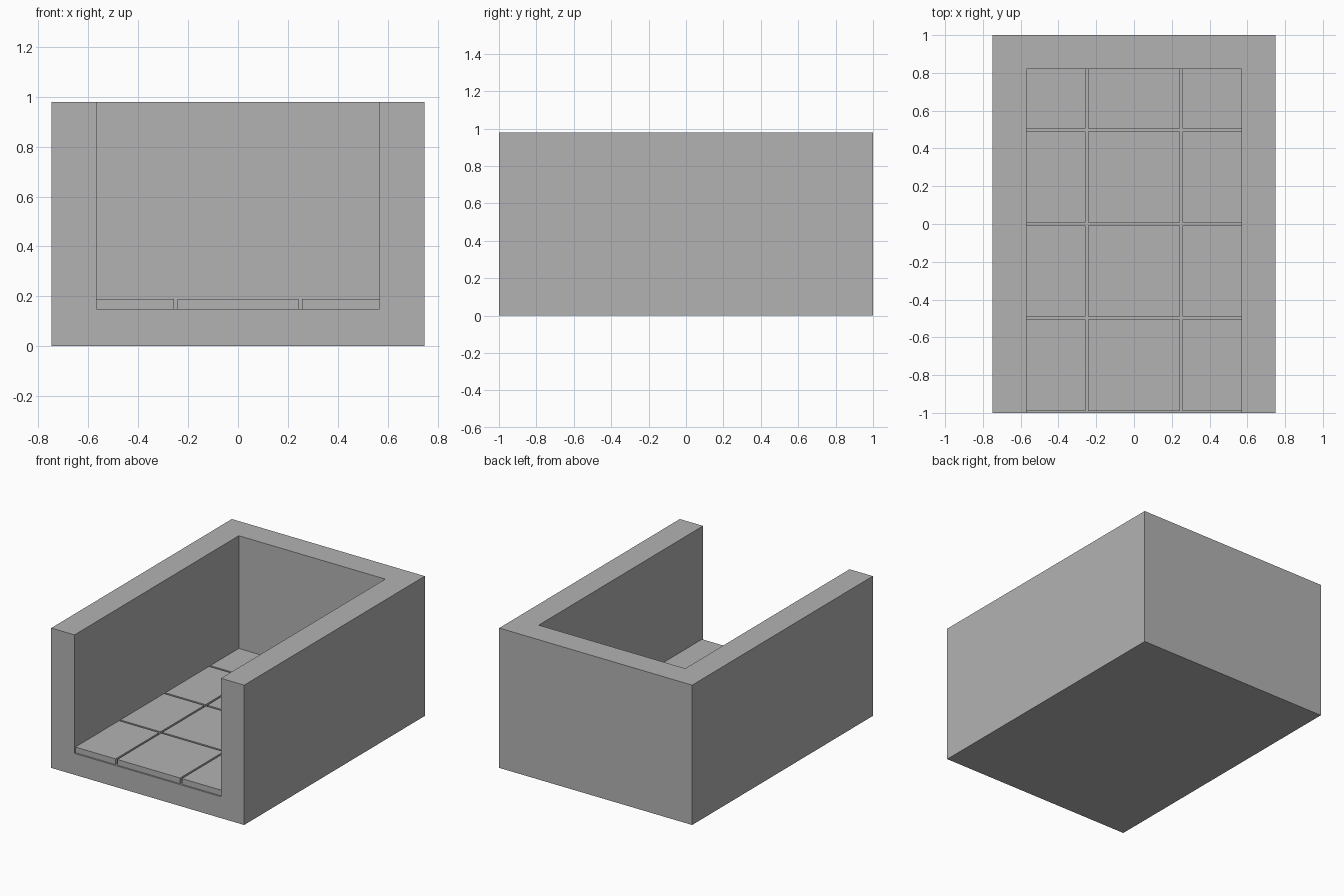
import bpy

if "Cube" in bpy.data.objects:
    bpy.data.objects.remove(bpy.data.objects["Cube"], do_unlink=True)

# Single stone-grey material
grey = bpy.data.materials.new("stone_grey")
grey.use_nodes = True
colour = (0.45, 0.45, 0.45, 1)
grey.diffuse_color = colour
grey.node_tree.nodes["Principled BSDF"].inputs["Base Color"].default_value = colour

HALF_W, HALF_L, HEIGHT = 0.748, 1.0, 0.98
INNER_W, INNER_BACK = 0.568, 0.82
FLOOR, TILE_TOP = 0.15, 0.19


def box(name, x, y, z):
    """Box spanning the (low, high) pairs x, y and z."""
    spans = (x, y, z)
    bpy.ops.mesh.primitive_cube_add(size=1, location=[sum(s) / 2 for s in spans])
    obj = bpy.context.object
    obj.name = name
    obj.scale = [s[1] - s[0] for s in spans]
    bpy.ops.object.transform_apply(location=False, rotation=False, scale=True)
    obj.data.materials.append(grey)
    return obj


# Base with side and back walls: a block hollowed from the top and front
walls = box("walls_and_base", (-HALF_W, HALF_W), (-HALF_L, HALF_L), (0, HEIGHT))
cutter = box("room_cutter", (-INNER_W, INNER_W), (-HALF_L - 0.2, INNER_BACK), (FLOOR, HEIGHT + 0.2))
cutter.hide_render = True
cut = walls.modifiers.new("hollow", "BOOLEAN")
cut.operation = "DIFFERENCE"
cut.solver = "EXACT"
cut.object = cutter
bpy.context.view_layer.objects.active = walls
bpy.ops.object.modifier_apply(modifier=cut.name)
bpy.data.objects.remove(cutter, do_unlink=True)

# Floor tiles separated by narrow grooves, trimmed at the walls
columns = [(-INNER_W, -0.257), (-0.243, 0.243), (0.257, INNER_W)]
PITCH, TILE = 0.498, 0.484
for row in range(4):
    front = -0.989 + row * PITCH
    back = min(front + TILE, INNER_BACK)
    for col, span in enumerate(columns):
        box(f"floor_tile_{row + 1}_{col + 1}", span, (front, back), (FLOOR, TILE_TOP))
